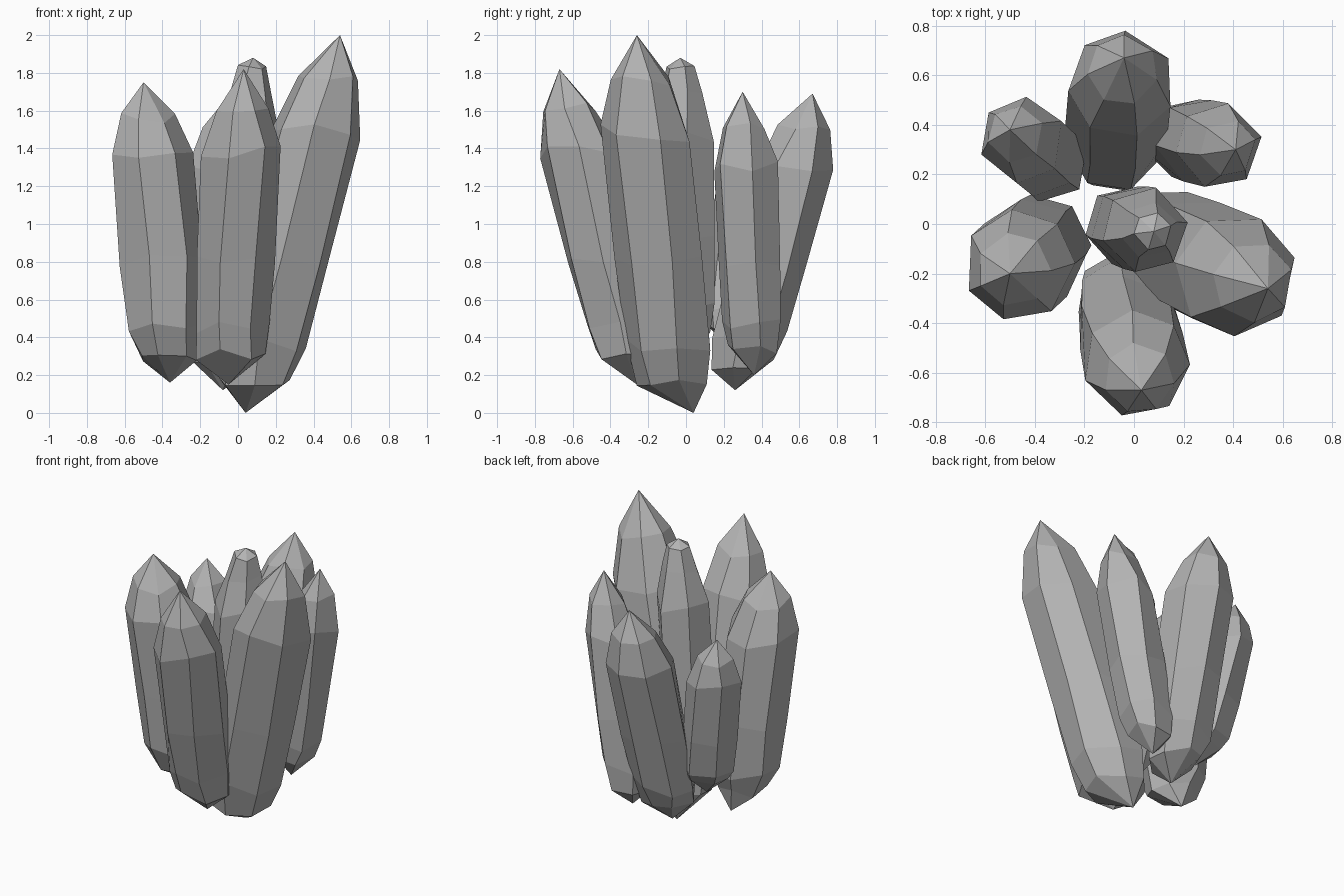
import bpy
import bmesh
import random
from math import cos, sin, tau
from mathutils import Vector

default = bpy.data.objects.get("Cube")
if default:
    bpy.data.objects.remove(default, do_unlink=True)


def make_material(name, shade):
    material = bpy.data.materials.new(name)
    material.use_nodes = True
    colour = (shade, shade, shade, 1)
    material.diffuse_color = colour
    shader = material.node_tree.nodes["Principled BSDF"]
    shader.inputs["Base Color"].default_value = colour
    return material


grey_stone = make_material("grey stone", 0.45)
chips = random.Random(7)

# Shaft profile shared by every crystal: distance from foot to tip, and width
PROFILE = {0.18: 0.97, 0.4: 1.02, 0.74: 1.03, 0.88: 0.68}


def add_ring(bm, centre, radius, sides, turn, chip):
    """One uneven ring of corners, so that the facets look naturally broken."""
    ring = []
    for side in range(sides):
        angle = turn + tau * (side + chips.uniform(-chip, chip)) / sides
        lift = radius * chips.uniform(-chip, chip) * 2
        offset = Vector((radius * cos(angle), radius * sin(angle), lift))
        ring.append(bm.verts.new(centre + offset))
    return ring


def add_crystal(name, foot, tip, radius, sides=7, heel=0.8, toe=0, crown=None, chip=0.1):
    """A faceted shaft leaning from foot to tip.

    heel is the width just above the foot, toe moves the lowest corner back,
    and crown is the width of an extra ring that blunts the tip.
    """
    foot, tip = Vector(foot), Vector(tip)
    profile = {0.09: heel} | PROFILE
    if crown:
        profile[0.97] = crown
    turn = chips.uniform(0, tau)
    bm = bmesh.new()
    rings = [
        add_ring(bm, foot.lerp(tip, along), radius * width, sides, turn, chip)
        for along, width in profile.items()
    ]
    foot_corner = bm.verts.new(foot + Vector((0, toe, 0)))
    tip_corner = bm.verts.new(tip)

    for side in range(sides):
        following = (side + 1) % sides
        # Pointed ends
        bm.faces.new((foot_corner, rings[0][following], rings[0][side]))
        bm.faces.new((tip_corner, rings[-1][side], rings[-1][following]))
        # Long facets between neighbouring rings
        for lower, upper in zip(rings, rings[1:]):
            bm.faces.new((lower[side], lower[following], upper[following], upper[side]))

    bmesh.ops.recalc_face_normals(bm, faces=bm.faces)
    mesh = bpy.data.meshes.new(name)
    bm.to_mesh(mesh)
    bm.free()
    mesh.materials.append(grey_stone)
    crystal = bpy.data.objects.new(name, mesh)
    bpy.context.collection.objects.link(crystal)


# Broad outer crystals, leaning away from the middle
add_crystal("left_tall_crystal", foot=(0.04, -0.05, 0), tip=(0.54, -0.26, 2), radius=0.24, toe=0.09)
add_crystal("front_crystal", foot=(-0.05, -0.26, 0.15), tip=(0.03, -0.67, 1.82), radius=0.21, heel=0.9)
add_crystal("right_crystal", foot=(-0.36, -0.07, 0.16), tip=(-0.5, -0.2, 1.75), radius=0.22, heel=0.7, toe=0.1)
add_crystal("back_crystal", foot=(-0.08, 0.26, 0.12), tip=(-0.04, 0.67, 1.69), radius=0.21)

# Slimmer six-sided crystals
add_crystal("back_left_crystal", foot=(0.15, 0.36, 0.2), tip=(0.41, 0.3, 1.7), radius=0.17, sides=6)
add_crystal("back_right_crystal", foot=(-0.31, 0.22, 0.35), tip=(-0.5, 0.38, 1.5), radius=0.17, sides=6)
add_crystal("centre_crystal", foot=(-0.06, 0, 0.3), tip=(0.08, -0.03, 1.88), radius=0.17, sides=6, crown=0.45)
